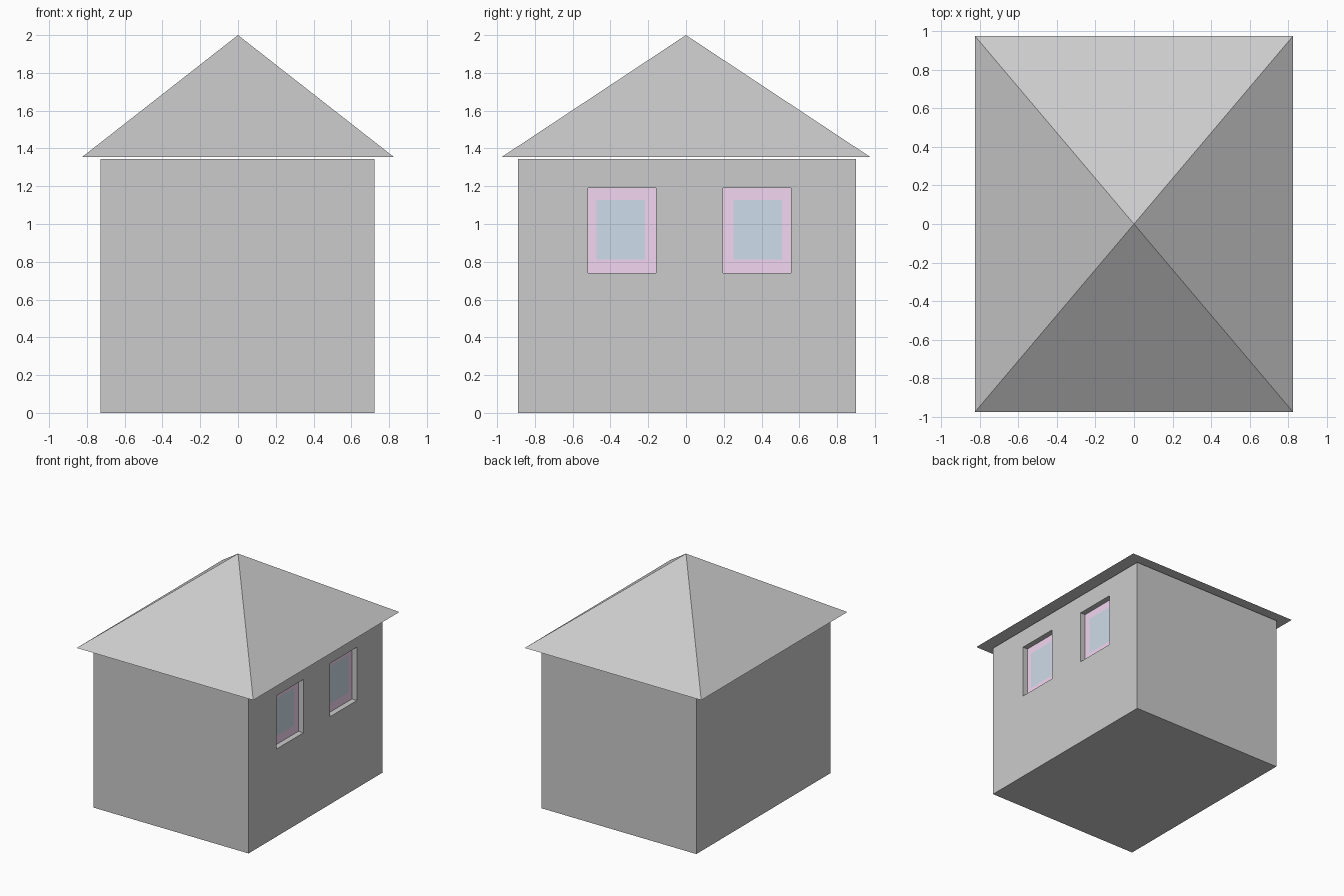
import bpy, bmesh, math
from mathutils import Vector

if "Cube" in bpy.data.objects:
    bpy.data.objects.remove(bpy.data.objects["Cube"])

WALL_MIN, WALL_MAX = Vector((-0.727, -0.89, 0)), Vector((0.722, 0.90, 1.345))
ROOF_X, ROOF_Y, EAVES, APEX = 0.825, 0.975, 1.355, 2.0
RECESS = 0.047
SILL, HEAD = 0.74, 1.19
PANE_Z = (0.812, 1.128)
# opening y range, pane y range
WINDOWS = [((-0.518, -0.158), (-0.475, -0.218)),
           ((0.197, 0.557), (0.252, 0.508))]


def material(name, color):
    mat = bpy.data.materials.new(name)
    mat.diffuse_color = (*color, 1)
    mat.use_nodes = True
    mat.node_tree.nodes["Principled BSDF"].inputs["Base Color"].default_value = mat.diffuse_color
    return mat


def add_object(name, bm, mats=()):
    bmesh.ops.recalc_face_normals(bm, faces=bm.faces)
    mesh = bpy.data.meshes.new(name)
    bm.to_mesh(mesh)
    bm.free()
    for mat in mats:
        mesh.materials.append(mat)
    obj = bpy.data.objects.new(name, mesh)
    bpy.context.collection.objects.link(obj)
    return obj


# Walls: a box whose right side is sliced along the window edges
bm = bmesh.new()
bmesh.ops.create_cube(bm, size=1)
bmesh.ops.scale(bm, vec=WALL_MAX - WALL_MIN, verts=bm.verts)
bmesh.ops.translate(bm, vec=(WALL_MAX + WALL_MIN) / 2, verts=bm.verts)
cuts = [((0, y, 0), (0, 1, 0)) for opening, _ in WINDOWS for y in opening]
cuts += [((0, 0, z), (0, 0, 1)) for z in (SILL, HEAD)]
for co, no in cuts:
    side = [f for f in bm.faces if f.normal.x > 0.9]
    geom = side + list({e for f in side for e in f.edges}) + list({v for f in side for v in f.verts})
    bmesh.ops.bisect_plane(bm, geom=geom, plane_co=co, plane_no=no)
    bm.normal_update()

# Windows: recess each opening, then inset the back into frame and pane
for (y0, y1), pane_y in WINDOWS:
    centre = Vector((WALL_MAX.x, (y0 + y1) / 2, (SILL + HEAD) / 2))
    opening = min(bm.faces, key=lambda f: (f.calc_center_median() - centre).length)
    pane = bmesh.ops.extrude_discrete_faces(bm, faces=[opening])["faces"][0]
    bmesh.ops.translate(bm, vec=(-RECESS, 0, 0), verts=pane.verts)
    bm.normal_update()
    for f in bmesh.ops.inset_individual(bm, faces=[pane], thickness=0.05)["faces"]:
        f.material_index = 1
    pane.material_index = 2
    for v in pane.verts:
        v.co.y = pane_y[v.co.y > centre.y]
        v.co.z = PANE_Z[v.co.z > centre.z]

add_object("walls_with_windows", bm, [
    material("wall_grey", (0.8, 0.8, 0.8)),
    material("frame_pink", (0.9, 0.67, 0.886)),
    material("pane_blue", (0.615, 0.714, 0.818))])

# Roof: four-sided pyramid overhanging the walls
bm = bmesh.new()
base = [bm.verts.new((sx * ROOF_X, sy * ROOF_Y, EAVES))
        for sx, sy in ((-1, -1), (1, -1), (1, 1), (-1, 1))]
apex = bm.verts.new((0, 0, APEX))
bm.faces.new(base[::-1])
for i in range(4):
    bm.faces.new((base[i], base[(i + 1) % 4], apex))
add_object("roof", bm)
